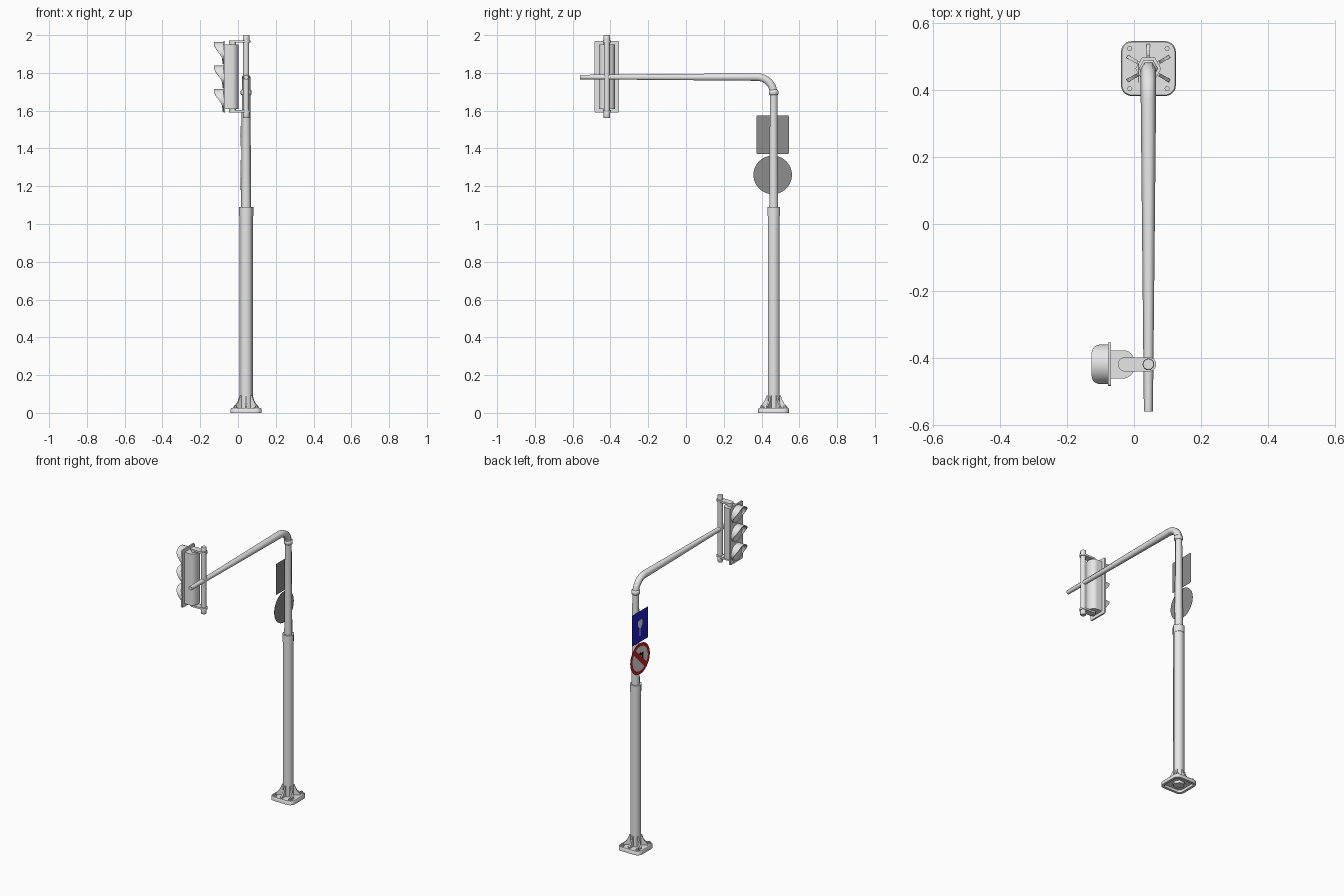
import bpy, bmesh, math
from mathutils import Vector

if "Cube" in bpy.data.objects:
    bpy.data.objects.remove(bpy.data.objects["Cube"])

PX, PY = 0.043, 0.464      # pole axis
LX, LY = 0.043, -0.419     # signal hanger axis


def mat(name, r, g, b):
    m = bpy.data.materials.new(name)
    m.diffuse_color = (r, g, b, 1)
    m.use_nodes = True
    m.node_tree.nodes["Principled BSDF"].inputs["Base Color"].default_value = m.diffuse_color
    return m


STEEL = mat("light_grey_steel", 0.80, 0.80, 0.80)
BACK = mat("sign_back_grey", 0.27, 0.27, 0.27)
BLUE = mat("sign_blue", 0.015, 0.015, 0.58)
RED = mat("sign_red", 0.60, 0.015, 0.015)
WHITE = mat("sign_white", 0.80, 0.80, 0.80)
BLACK = mat("sign_black", 0.01, 0.01, 0.01)


def make(name, verts, faces, material, smooth=None):
    me = bpy.data.meshes.new(name)
    me.from_pydata([tuple(v) for v in verts], [], faces)
    bm = bmesh.new()
    bm.from_mesh(me)
    bmesh.ops.recalc_face_normals(bm, faces=bm.faces)
    bm.to_mesh(me)
    bm.free()
    ob = bpy.data.objects.new(name, me)
    bpy.context.collection.objects.link(ob)
    me.materials.append(material)
    if smooth:
        bpy.ops.object.select_all(action='DESELECT')
        ob.select_set(True)
        bpy.context.view_layer.objects.active = ob
        bpy.ops.object.shade_smooth_by_angle(angle=math.radians(smooth))
    return ob


def loft(name, rings, material=STEEL, smooth=None, caps=(True, True)):
    """Skin a list of equal-length rings."""
    n = len(rings[0])
    verts = [v for r in rings for v in r]
    faces = [(i * n + k, i * n + (k + 1) % n, (i + 1) * n + (k + 1) % n, (i + 1) * n + k)
             for i in range(len(rings) - 1) for k in range(n)]
    if caps[0]:
        faces.append(tuple(range(n)))
    if caps[1]:
        faces.append(tuple(range((len(rings) - 1) * n, len(rings) * n)))
    return make(name, verts, faces, material, smooth)


def turned(name, x, y, profile, sides=6, smooth=65, caps=(True, True)):
    """Vertical lathe from (radius, z) pairs."""
    rings = [[(x + r * math.cos(math.tau * k / sides), y + r * math.sin(math.tau * k / sides), z)
              for k in range(sides)] for r, z in profile]
    return loft(name, rings, STEEL, smooth, caps)


def rounded(cx, cy, hx, hy, r, seg=5):
    """Rounded rectangle outline."""
    pts = []
    for q, (sx, sy) in enumerate([(1, 1), (-1, 1), (-1, -1), (1, -1)]):
        for k in range(seg + 1):
            a = math.pi / 2 * (q + k / seg)
            pts.append((cx + sx * (hx - r) + r * math.cos(a), cy + sy * (hy - r) + r * math.sin(a)))
    return pts


def prism_z(name, outline, z0, z1, smooth=40):
    return loft(name, [[(x, y, z) for x, y in outline] for z in (z0, z1)], STEEL, smooth)


def plate_x(name, outline, x0, x1, material, smooth=None):
    """Plate from a (y, z) outline, between two x values."""
    return loft(name, [[(x, y, z) for y, z in outline] for x in (x0, x1)], material, smooth)


def circle(cy, cz, r, n=32):
    return [(cy + r * math.cos(math.tau * k / n), cz + r * math.sin(math.tau * k / n)) for k in range(n)]


# Base plate, hollow underneath
shell = [(0.066, 0.020, 0.017), (0.066, 0.020, 0), (0.082, 0.032, 0), (0.082, 0.032, 0.021), (0.079, 0.030, 0.025)]
rings = [[(x, y, z) for x, y in rounded(PX, PY, h, h, r)] for h, r, z in shell]
loft("base_plate", rings, STEEL, 40)

# Anchor bolts at the corners
for sx in (-1, 1):
    for sy in (-1, 1):
        bx, by = PX + sx * 0.056, PY + sy * 0.060
        turned("bolt_washer", bx, by, [(0.013, 0.024), (0.013, 0.029)], 16, 40)
        turned("bolt_nut", bx, by, [(0.008, 0.029), (0.008, 0.038)], 6, 30)

# Curved gussets centred on the flats of the hexagonal pole
for k in range(6):
    a = math.radians(30 + 60 * k)
    u, w = Vector((math.cos(a), math.sin(a), 0)), Vector((-math.sin(a), math.cos(a), 0)) * 0.005
    prof = [(0.025, 0.022), (0.073, 0.022), (0.073, 0.034), (0.056, 0.050), (0.045, 0.070),
            (0.038, 0.092), (0.025, 0.092)]
    c = Vector((PX, PY, 0))
    loft("base_gusset", [[c + u * r + w * s + Vector((0, 0, z)) for r, z in prof] for s in (-1, 1)])

# Lower pole and the joint collars
turned("lower_pole", PX, PY, [(0.036, 0.0), (0.036, 1.05)])
turned("pole_collar", PX, PY, [(0.0385, 1.042), (0.0385, 1.089)])
turned("elbow_collar", PX, PY, [(0.023, 1.682), (0.029, 1.688), (0.029, 1.704), (0.023, 1.711)])

# Upper pole, elbow and tapering arm as one sweep in the yz plane
R, AZ = 0.088, 1.778
path = [(PY, 1.08, 0, 0.027), (PY, AZ - R, 0, 0.0225)]
for k in range(1, 9):
    a = math.pi / 2 * k / 8
    path.append((PY - R + R * math.cos(a), AZ - R + R * math.sin(a), a, 0.023))
path.append((-0.56, AZ, math.pi / 2, 0.0135))
rings = []
for y, z, a, r in path:
    nrm = Vector((0, math.cos(a), math.sin(a)))
    rings.append([Vector((PX, y, z)) + Vector((1, 0, 0)) * r * math.cos(math.tau * k / 6)
                  + nrm * r * math.sin(math.tau * k / 6) for k in range(6)])
loft("upper_pole_and_arm", rings, STEEL, 65)

# Signal hanger rod with end caps
turned("hanger_rod", LX, LY, [(0.0155, 1.57), (0.0155, 1.99)], 16, 40)
for z0, z1 in ((1.56, 1.603), (1.957, 2.0)):
    turned("rod_end_cap", LX, LY, [(0.0155, z0), (0.0175, z0 + 0.003), (0.0175, z1 - 0.003), (0.0155, z1)], 16, 50)

# Brackets joining rod and housing
for z, s in ((1.966, -1), (1.597, 1)):
    prism_z("signal_bracket", rounded(0.009, LY, 0.057, 0.021, 0.0205, 8), z - 0.006, z + 0.006)
    turned("bracket_stub", -0.027, LY, [(0.017, min(z, z + s * 0.02)), (0.017, max(z, z + s * 0.02))], 16, 40)

# Signal housing with rounded back
body = [(-0.072, LY - 0.042), (-0.030, LY - 0.042)]
body += [(-0.030 + 0.033 * math.sin(t), LY - 0.042 * math.cos(t))
         for t in (math.pi * k / 14 for k in range(1, 14))]
body += [(-0.030, LY + 0.042), (-0.072, LY + 0.042)]
prism_z("signal_housing", body, 1.61, 1.95)
plate_x("signal_backplate", rounded(LY, 1.78, 0.065, 0.19, 0.008, 3), -0.078, -0.068, STEEL, 40)

# Lamps: domed lens and a beak-like hood
for cz in (1.905, 1.78, 1.655):
    N = 32
    lens = [[(x, y, z) for y, z in circle(LY, cz, r, N)]
            for x, r in ((-0.077, 0.052), (-0.081, 0.048), (-0.085, 0.032), (-0.087, 0.012))]
    loft("signal_lens", lens, STEEL, 50)
    hood = []
    for r in (0.054, 0.059):
        root, tip = [], []
        for k in range(N):
            t = math.tau * k / N
            y, z = LY + r * math.sin(t), cz + r * math.cos(t)
            f = min(1, max(0, (math.cos(t) + 0.75) / 1.65))
            reach = 0.004 + 0.046 * f * f * (3 - 2 * f)
            root.append((-0.077, y, z))
            tip.append((-0.077 - reach, y, z))
        hood += [root, tip] if r < 0.056 else [tip, root]
    loft("signal_hood", hood, STEEL, 50, (False, False))

# Square blue sign facing -x, with a pale tree-like symbol
SX, SY, T = 0.015, 0.459, 0.0004
sq = rounded(SY, 1.472, 0.085, 0.102, 0.005, 3)
plate_x("square_sign_back", sq, SX, SX + T, BACK)
plate_x("square_sign_face", sq, SX - T, SX, BLUE)
icon = [(-0.006, -0.062), (0.006, -0.062), (0.006, -0.012), (0.022, 0.006), (0.026, 0.034),
        (0.010, 0.046), (-0.020, 0.040), (-0.024, 0.010), (-0.006, -0.008)]
plate_x("square_sign_symbol", [(SY - u, 1.472 + v) for u, v in icon], SX - 2 * T, SX - T, WHITE)

# Round prohibition sign: red rim, white field, black hook, red bar
CZ = 1.260
plate_x("round_sign_back", circle(SY, CZ, 0.102, 40), SX, SX + T, BACK)
plate_x("round_sign_rim", circle(SY, CZ, 0.102, 40), SX - T, SX, RED)
plate_x("round_sign_field", circle(SY, CZ, 0.080, 40), SX - 2 * T, SX - T, WHITE)
hook = [(0.022, -0.03), (0.036, -0.03), (0.036, 0.034), (0.004, 0.034), (0.004, 0.044),
        (-0.020, 0.026), (0.004, 0.008), (0.004, 0.018), (0.022, 0.018)]
plate_x("round_sign_symbol", [(SY - u, CZ + v) for u, v in hook], SX - 3 * T, SX - 2 * T, BLACK)
d, h = 0.060, 0.011
bar = [(-d - h, d - h), (-d + h, d + h), (d + h, -d + h), (d - h, -d - h)]
plate_x("round_sign_bar", [(SY - u, CZ + v) for u, v in bar], SX - 4 * T, SX - 3 * T, RED)
